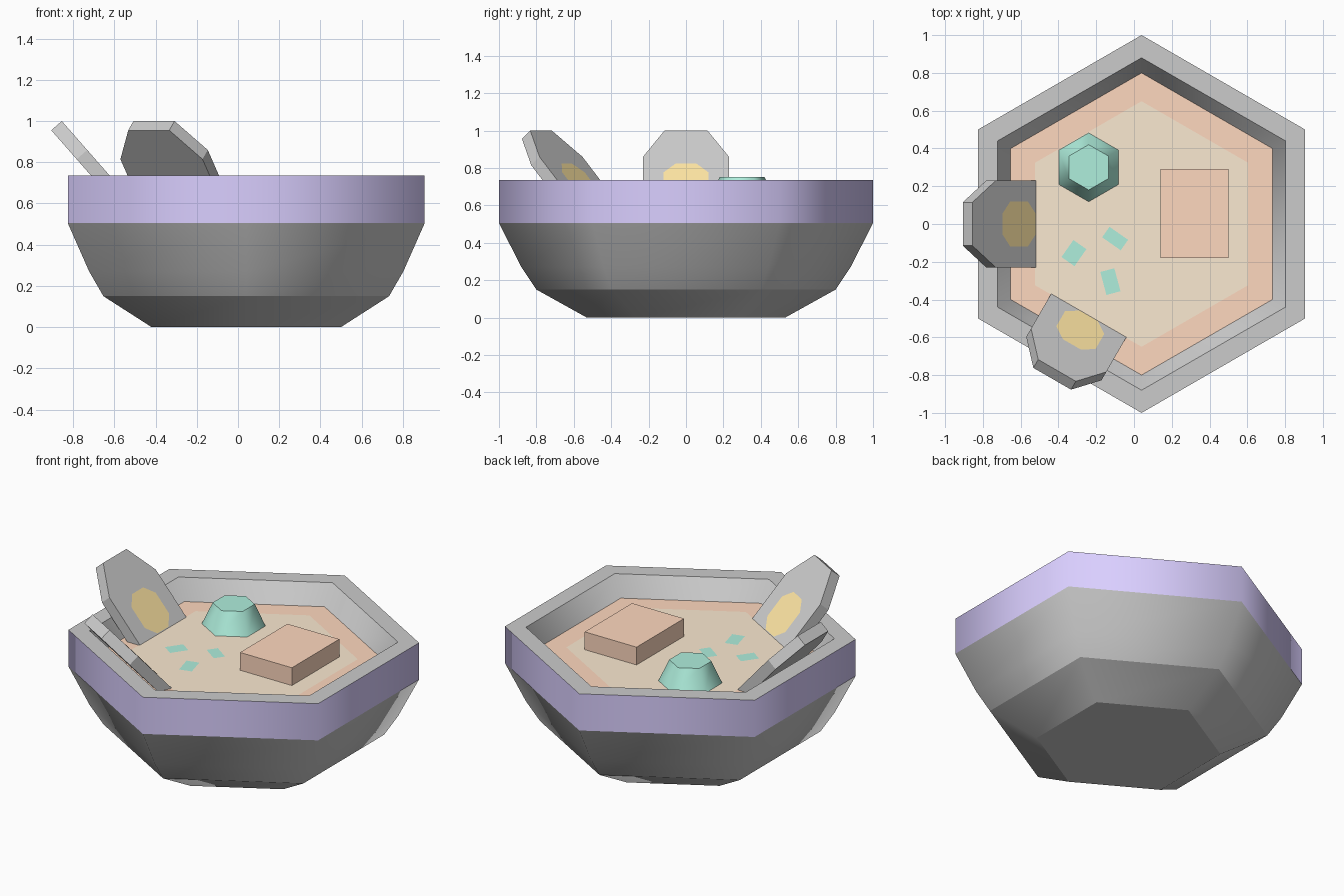
import bpy, bmesh
from math import sin, cos, radians
from mathutils import Matrix, Vector

if "Cube" in bpy.data.objects:
    bpy.data.objects.remove(bpy.data.objects["Cube"])

CX = 0.04          # bowl axis
SOUP_Z = 0.615


def material(name, rgb):
    m = bpy.data.materials.new(name)
    m.diffuse_color = (*rgb, 1)
    m.use_nodes = True
    m.node_tree.nodes["Principled BSDF"].inputs["Base Color"].default_value = m.diffuse_color
    return m


PURPLE = material("purple_glaze", (0.70, 0.62, 1.0))
ORANGE = material("orange", (1.0, 0.69, 0.52))
TAN = material("tan", (0.97, 0.82, 0.64))
GREEN = material("green", (0.43, 0.86, 0.72))
YELLOW = material("yellow", (1.0, 0.79, 0.37))


def finish(name, bm, *mats):
    mesh = bpy.data.meshes.new(name)
    bmesh.ops.recalc_face_normals(bm, faces=bm.faces)
    bm.to_mesh(mesh)
    bm.free()
    for m in mats:
        mesh.materials.append(m)
    ob = bpy.data.objects.new(name, mesh)
    bpy.context.collection.objects.link(ob)
    return ob


def hexagon(r, z, cx=CX, cy=0):
    return [(cx + r * cos(radians(30 + 60 * k)), cy + r * sin(radians(30 + 60 * k)), z)
            for k in range(6)]


def hex_lathe(name, profile, cx, cy, mats, soft=(), accent=None):
    """Six-sided turned solid: smooth around, crisp at every ring not in soft."""
    bm = bmesh.new()
    rings = [[bm.verts.new(p) for p in hexagon(r, z, cx, cy)] for r, z in profile]
    for i, (a, b) in enumerate(zip(rings, rings[1:])):
        for k in range(6):
            j = (k + 1) % 6
            f = bm.faces.new((a[k], a[j], b[j], b[k]))
            f.smooth = True
            f.material_index = 1 if i == accent else 0
    bm.faces.new(rings[0])
    bm.faces.new(rings[-1])
    for i, ring in enumerate(rings):
        if i not in soft:
            for k in range(6):
                bm.edges.get((ring[k], ring[(k + 1) % 6])).smooth = False
    return finish(name, bm, *mats)


def flat(name, pts, mat, normal=Vector((0, 0, 1))):
    bm = bmesh.new()
    bm.faces.new([bm.verts.new(p) for p in pts])
    ob = finish(name, bm, mat)
    if ob.data.polygons[0].normal.dot(normal) < 0:
        ob.data.flip_normals()
    return ob


# Bowl with a coloured band under the rim
grey = material("grey_glaze", (0.8, 0.8, 0.8))
hex_lathe("bowl",
          [(0.53, 0), (0.80, 0.15), (0.88, 0.27), (1.0, 0.505), (1.0, 0.735),
           (0.88, 0.735), (0.723, 0.50)],
          CX, 0, (grey, PURPLE), soft=(2,), accent=3)

# Soup surface and noodle layer
flat("broth", hexagon(0.80, SOUP_Z), ORANGE)
flat("noodle_layer", hexagon(0.65, SOUP_Z + 0.003), TAN)

# Green dumpling
hex_lathe("dumpling", [(0.188, SOUP_Z - 0.01), (0.12, 0.752)], -0.24, 0.30, (GREEN,))

# Rectangular block
bm = bmesh.new()
bmesh.ops.create_cube(bm, size=1, matrix=Matrix.Translation((0.32, 0.055, 0.667))
                      @ Matrix.Diagonal((0.36, 0.47, 0.125, 1)))
finish("tofu_block", bm, ORANGE)

# Herb flakes: centre, length, width, angle
for i, (x, y, l, w, a) in enumerate([(-0.318, -0.154, 0.11, 0.084, 55),
                                     (-0.10, -0.077, 0.12, 0.068, -35),
                                     (-0.125, -0.305, 0.126, 0.077, -75)]):
    m = Matrix.Translation((x, y, SOUP_Z + 0.006)) @ Matrix.Rotation(radians(a), 4, 'Z')
    flat(f"herb_flake_{i + 1}",
         [m @ Vector((u * l / 2, v * w / 2, 0))
          for u, v in ((-1, -1), (1, -1), (1, 1), (-1, 1))], GREEN)


# Egg halves leaning on the rim, each with a yolk
def octagon(half_w, half_l, flat_w, flat_l):
    q = [(flat_w, half_l), (half_w, flat_l)]
    return ([(w, l) for w, l in q] + [(w, -l) for w, l in reversed(q)]
            + [(-w, -l) for w, l in q] + [(-w, l) for w, l in reversed(q)])


down, out = Vector((0.66, 0, -0.751)), Vector((0.751, 0, 0.66))
side = Vector((0, 1, 0))
centre = Vector((-0.895, 0, 1.0)) + down * 0.37

for i, angle in enumerate((0, 60)):
    m = Matrix.Translation((CX, 0, 0)) @ Matrix.Rotation(radians(angle), 4, 'Z')
    normal = m.to_3x3() @ out

    def place(shape, lift):
        return [m @ (centre + side * w + down * l + out * lift) for w, l in shape]

    bm = bmesh.new()
    face = bm.faces.new([bm.verts.new(p) for p in
                         place(octagon(0.23, 0.37, 0.115, 0.183), 0)])
    ext = bmesh.ops.extrude_face_region(bm, geom=[face], use_keep_orig=True)
    bmesh.ops.translate(bm, vec=normal * -0.068,
                        verts=[v for v in ext["geom"] if isinstance(v, bmesh.types.BMVert)])
    finish(f"egg_half_{i + 1}", bm)
    flat(f"yolk_{i + 1}", place(octagon(0.12, 0.133, 0.055, 0.07), 0.003), YELLOW, normal)
